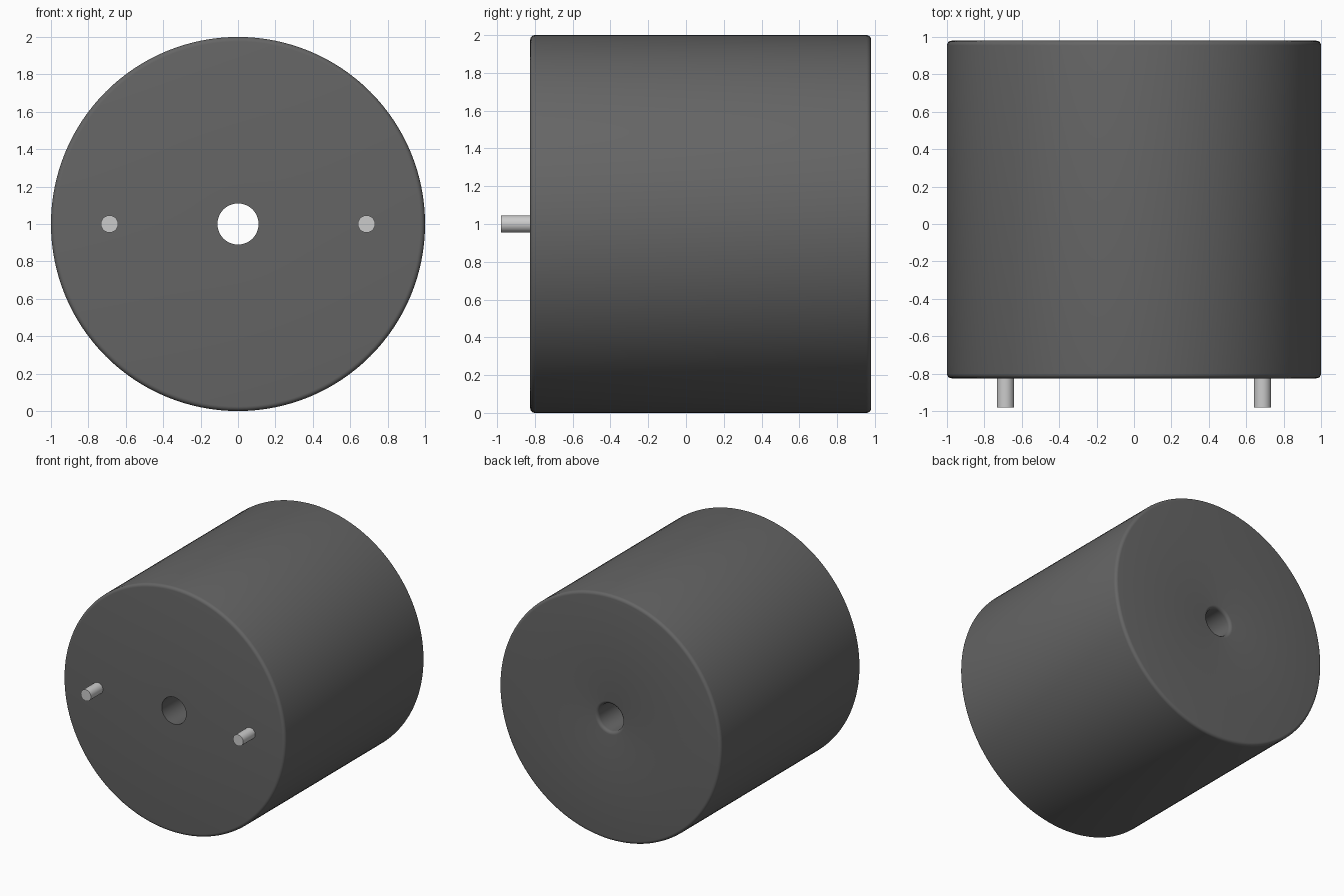
import bpy, bmesh, math
from mathutils import Matrix, Vector

if "Cube" in bpy.data.objects:
    bpy.data.objects.remove(bpy.data.objects["Cube"])

FRONT, BACK, PIN_END = -0.825, 0.98, -0.98
R, HOLE, FILLET = 1.0, 0.11, 0.025


def material(name, rgb):
    m = bpy.data.materials.new(name)
    m.diffuse_color = (*rgb, 1)
    m.use_nodes = True
    m.node_tree.nodes["Principled BSDF"].inputs["Base Color"].default_value = m.diffuse_color
    return m


def finish(bm, name, mat):
    bmesh.ops.recalc_face_normals(bm, faces=bm.faces)
    me = bpy.data.meshes.new(name)
    bm.to_mesh(me)
    bm.free()
    ob = bpy.data.objects.new(name, me)
    bpy.context.collection.objects.link(ob)
    me.materials.append(mat)
    bpy.ops.object.select_all(action='DESELECT')
    bpy.context.view_layer.objects.active = ob
    ob.select_set(True)
    bpy.ops.object.shade_smooth_by_angle(angle=math.radians(35))
    return ob


def fillet(r, y, start, rad=FILLET, steps=5):
    # quarter-circle of (radius, y) points around a centre
    return [(r + rad * math.cos(math.radians(start + 90 * i / steps)),
             y + rad * math.sin(math.radians(start + 90 * i / steps)))
            for i in range(steps + 1)]


dark = material("dark_grey", (0.13, 0.13, 0.13))
metal = material("light_metal", (0.7, 0.7, 0.67))

# Body: closed cross-section turned around the y axis, with a through bore
profile = [(HOLE, FRONT)]
profile += fillet(R - FILLET, FRONT + FILLET, -90)
profile += fillet(R - FILLET, BACK - FILLET, 0)
profile += fillet(HOLE + FILLET, BACK - FILLET, 90)
bm = bmesh.new()
N = 128
rings = []
for i in range(N):
    a = 2 * math.pi * i / N
    rings.append([bm.verts.new((r * math.cos(a), y, 1 + r * math.sin(a))) for r, y in profile])
for i in range(N):
    p, q = rings[i], rings[(i + 1) % N]
    for j in range(len(profile)):
        k = (j + 1) % len(profile)
        bm.faces.new((p[j], p[k], q[k], q[j]))
finish(bm, "cylinder_body", dark)

# Two locating pins on the front face
for side, label in ((-1, "left"), (1, "right")):
    bm = bmesh.new()
    inner = FRONT + 0.01
    place = Matrix.Translation(Vector((side * 0.687, (PIN_END + inner) / 2, 1)))
    bmesh.ops.create_cone(bm, cap_ends=True, segments=48, radius1=0.046, radius2=0.046,
                          depth=inner - PIN_END,
                          matrix=place @ Matrix.Rotation(math.pi / 2, 4, 'X'))
    finish(bm, label + "_pin", metal)
